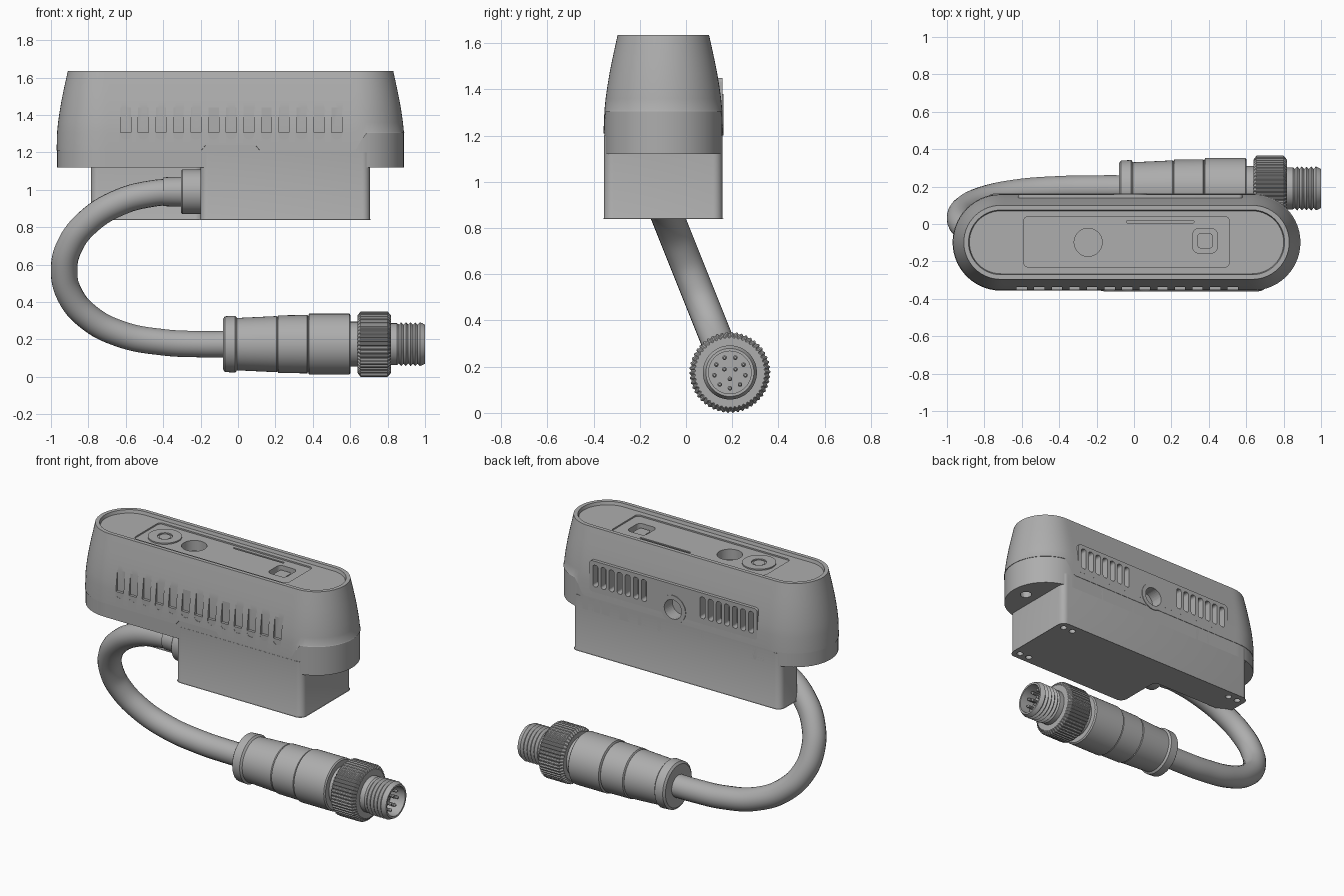
import bpy, bmesh, math

cube = bpy.data.objects.get("Cube")
if cube:
    bpy.data.objects.remove(cube, do_unlink=True)

grey = bpy.data.materials.new("satin grey")
grey.use_nodes = True
GREY = (0.42, 0.42, 0.42, 1)
grey.diffuse_color = GREY
grey.node_tree.nodes["Principled BSDF"].inputs["Base Color"].default_value = GREY

CX, CY = -0.04, -0.098          # centre of the housing plan
LENGTH, DEPTH = 1.86, 0.516     # housing plan size
AXIS_Y, AXIS_Z = 0.19, 0.175    # connector axis


def finish(name, bm, smooth=True):
    bmesh.ops.remove_doubles(bm, verts=bm.verts, dist=1e-5)
    bmesh.ops.recalc_face_normals(bm, faces=bm.faces)
    mesh = bpy.data.meshes.new(name)
    bm.to_mesh(mesh)
    bm.free()
    mesh.materials.append(grey)
    ob = bpy.data.objects.new(name, mesh)
    bpy.context.collection.objects.link(ob)
    if smooth:
        shade(ob)
    return ob


def activate(ob):
    bpy.ops.object.select_all(action="DESELECT")
    ob.select_set(True)
    bpy.context.view_layer.objects.active = ob


def shade(ob):
    activate(ob)
    bpy.ops.object.shade_smooth_by_angle(angle=math.radians(28))


def rounded(w, h, r, cx=0, cy=0, n=10, sub=1):
    """Rounded rectangle outline; sub divides the long straight sides."""
    pts = []
    for k, (sx, sy) in enumerate([(1, 1), (-1, 1), (-1, -1), (1, -1)]):
        for i in range(n + 1):
            a = math.pi / 2 * (k + i / n)
            pts.append((cx + sx * (w / 2 - r) + r * math.cos(a),
                        cy + sy * (h / 2 - r) + r * math.sin(a)))
        if k in (0, 2):
            for i in range(1, sub):
                pts.append((cx + sx * (w / 2 - r) * (1 - 2 * i / sub), cy + sy * h / 2))
    clean = [p for i, p in enumerate(pts) if math.dist(p, pts[i - 1]) > 1e-5]
    return clean


def circle(r, cx, cy):
    return rounded(2 * r, 2 * r, r, cx, cy)


def bridge(bm, a, b):
    for i in range(len(a)):
        j = (i + 1) % len(a)
        bm.faces.new((a[i], a[j], b[j], b[i]))


def prism(bm, pts, lo, hi, axis="z"):
    place = (lambda u, v, t: (u, v, t)) if axis == "z" else (lambda u, v, t: (u, t, v))
    a, b = [[bm.verts.new(place(u, v, t)) for u, v in pts] for t in (lo, hi)]
    bridge(bm, a, b)
    bm.faces.new(a)
    bm.faces.new(b)


def cut(target, shapes):
    """Subtract a list of (outline, low, high, axis) prisms."""
    bm = bmesh.new()
    for s in shapes:
        prism(bm, *s)
    tool = finish("cutter", bm, False)
    tool.hide_render = True
    mod = target.modifiers.new("cut", "BOOLEAN")
    mod.operation, mod.solver, mod.object = "DIFFERENCE", "EXACT", tool
    activate(target)
    bpy.ops.object.modifier_apply(modifier=mod.name)
    bpy.data.objects.remove(tool, do_unlink=True)
    shade(target)


def lathe(name, profile, y, z, axis="x", x=0, seg=48, knurl=0):
    """Closed turned part: profile of (distance along axis, radius)."""
    bm = bmesh.new()
    rings = []
    for t, r in profile:
        ring = []
        for i in range(seg):
            a = math.tau * i / seg
            rr = r - (knurl if i % 4 > 1 else 0)
            c, s = rr * math.cos(a), rr * math.sin(a)
            ring.append(bm.verts.new((x + t, y + c, z + s) if axis == "x" else (x + c, y + s, z + t)))
        rings.append(ring)
    for a, b in zip(rings, rings[1:]):
        bridge(bm, a, b)
    if profile[0] != profile[-1]:
        bm.faces.new(rings[0])
        bm.faces.new(rings[-1])
    return finish(name, bm)


def ease(x, a, b):
    t = min(1, max(0, (x - a) / (b - a)))
    return t * t * (3 - 2 * t)


def seam(x, y):
    """Height of the shell's lower edge."""
    bump = ease(x, -0.2, -0.17) * (1 - ease(x, 0.09, 0.12)) if y < CY else 0
    return 1.21 + 0.03 * bump + 0.095 * ease(x, 0.62, 0.69)


# Upper shell: curved taper, rim and sunken top
bm = bmesh.new()
levels = [(0, None), (0.003, 1.31), (0.008, 1.36), (0.015, 1.41), (0.025, 1.47),
          (0.037, 1.53), (0.05, 1.59), (0.06, 1.635), (0.085, 1.635), (0.09, 1.615)]
rings = []
for inset, z in levels:
    pts = rounded(LENGTH - 2 * inset, DEPTH - 2 * inset, DEPTH / 2 - inset, CX, CY, 14, 60)
    rings.append([bm.verts.new((x, y, z or seam(x, y))) for x, y in pts])
for a, b in zip(rings, rings[1:]):
    bridge(bm, a, b)
for ring, z in ((rings[0], 1.25), (rings[-1], 1.615)):
    hub = bm.verts.new((CX, CY, z))
    for i, v in enumerate(ring):
        bm.faces.new((v, ring[(i + 1) % len(ring)], hub))
shell = finish("upper_shell", bm)

# Top panel, its openings and the front vents
cut(shell, [(rounded(1.1, 0.27, 0.025, -0.04, -0.095), 1.606, 1.7, "z")])
cut(shell, [(circle(0.075, -0.245, CY), 1.54, 1.7, "z"),
            (rounded(0.13, 0.13, 0.03, 0.38, -0.09), 1.56, 1.7, "z"),
            (rounded(0.36, 0.012, 0.004, 0.14, 0.012), 1.595, 1.7, "z")])
cut(shell, [(rounded(0.055, 0.25, 0.025, -0.6 + 0.094 * i, 1.395), -0.4, -0.336, "y")
            for i in range(13)])

# Top fittings
lathe("top_screw_ring", [(0, 0.045), (0.01, 0.045), (0.01, 0.1), (0, 0.1), (0, 0.045)],
      CY, 1.604, "z", -0.455)
lathe("top_screw", [(0, 0.036), (0.006, 0.036)], CY, 1.604, "z", -0.455, 24)
bm = bmesh.new()
prism(bm, rounded(0.08, 0.08, 0.015, 0.38, -0.09), 1.555, 1.59)
finish("top_button", bm)

# Back vent panel with threaded mount
bm = bmesh.new()
prism(bm, rounded(1.2, 0.2, 0.02, -0.02, 1.35), 0.06, 0.159, "y")
panel = finish("back_vent_panel", bm)
slots = [(rounded(0.036, 0.14, 0.015, -0.02 + s * (0.21 + 0.058 * i), 1.355), 0.11, 0.3, "y")
         for s in (-1, 1) for i in range(7)]
hole = (circle(0.062, -0.02, 1.29), 0.08, 0.3, "y")
cut(panel, slots + [hole])
cut(shell, slots + [hole])
bm = bmesh.new()
prism(bm, circle(0.09, -0.02, 1.29), 0.06, 0.163, "y")
cut(finish("back_mount_boss", bm), [hole])

# Base tray under the shell
bm = bmesh.new()
prism(bm, rounded(LENGTH - 0.006, DEPTH - 0.006, DEPTH / 2 - 0.003, CX, CY, 14, 60), 1.12, 1.306)
tray = finish("base_tray", bm)
cut(tray, [(circle(0.035, 0.79, CY), 1.0, 1.16, "z"), hole] + slots)

# Lower block with the cable recess at the front
bm = bmesh.new()
prism(bm, [(-0.785, 0.157), (0.705, 0.157), (0.705, -0.354), (-0.2, -0.354),
           (-0.2, -0.04), (-0.785, -0.04)], 0.84, 1.2)
upright = [e for e in bm.edges if abs(e.verts[0].co.z - e.verts[1].co.z) > 0.1]
bmesh.ops.bevel(bm, geom=upright, offset=0.04, segments=6, affect="EDGES", profile=0.5)
rim = [e for e in bm.edges if all(v.co.z < 0.85 for v in e.verts)]
bmesh.ops.bevel(bm, geom=rim, offset=0.006, segments=2, affect="EDGES", profile=0.5)
block = finish("lower_block", bm)
cut(block, [(circle(0.02, x, y), 0.8, 0.88, "z")
            for x, y in [(0.66, 0.11), (0.59, 0.11), (0.66, -0.31), (0.59, -0.31),
                         (-0.74, 0.11), (-0.67, 0.11)]])

# Cable, swept along a tilted plane
path = [(-0.15, 0.99), (-0.32, 0.99), (-0.46, 0.98), (-0.63, 0.935), (-0.8, 0.83), (-0.9, 0.7),
        (-0.93, 0.57), (-0.9, 0.44), (-0.8, 0.32), (-0.63, 0.23), (-0.4, 0.185),
        (-0.2, AXIS_Z), (0, AXIS_Z)]
curve = bpy.data.curves.new("cable", "CURVE")
curve.dimensions = "3D"
curve.bevel_depth, curve.bevel_resolution, curve.resolution_u = 0.071, 8, 8
spline = curve.splines.new("BEZIER")
spline.bezier_points.add(len(path) - 1)
for p, (x, z) in zip(spline.bezier_points, path):
    p.co = (x, AXIS_Y - 0.4 * (z - AXIS_Z), z)
    p.handle_left_type = p.handle_right_type = "AUTO"
curve.materials.append(grey)
bpy.context.collection.objects.link(bpy.data.objects.new("cable", curve))

# Cable gland at the block
lathe("cable_gland", [(-0.4, 0.077), (-0.305, 0.08), (-0.305, 0.112), (-0.298, 0.12), (-0.19, 0.12)],
      -0.136, 0.99)

# Connector body, knurled nut and threaded plug
lathe("connector_body", [(-0.08, 0.135), (-0.07, 0.149), (-0.015, 0.152), (-0.005, 0.14),
                         (0.205, 0.15), (0.21, 0.146), (0.215, 0.154), (0.37, 0.156),
                         (0.375, 0.15), (0.38, 0.163), (0.595, 0.163), (0.602, 0.155),
                         (0.602, 0.12), (0.66, 0.12)], AXIS_Y, AXIS_Z)
lathe("knurled_nut", [(0.64, 0.155), (0.655, 0.175), (0.8, 0.175), (0.817, 0.155)],
      AXIS_Y, AXIS_Z, seg=200, knurl=0.006)
thread = [(0.86 + 0.0125 * i, 0.117 if i % 2 else 0.104) for i in range(10)]
lathe("threaded_plug", [(0.8, 0.08), (0.8, 0.112), (0.85, 0.112)] + thread
      + [(0.985, 0.112), (1.0, 0.104), (1.0, 0.092), (0.88, 0.092), (0.88, 0.08), (0.8, 0.08)],
      AXIS_Y, AXIS_Z)
lathe("plug_insert", [(0.8, 0.094), (0.9, 0.094)], AXIS_Y, AXIS_Z)
for count, radius in ((9, 0.068), (3, 0.028)):
    for i in range(count):
        a = math.tau * (i + 0.5) / count + math.pi / 2
        lathe("contact_pin", [(0.89, 0.01), (0.96, 0.01), (0.967, 0.005)],
              AXIS_Y + radius * math.cos(a), AXIS_Z + radius * math.sin(a), seg=10)
